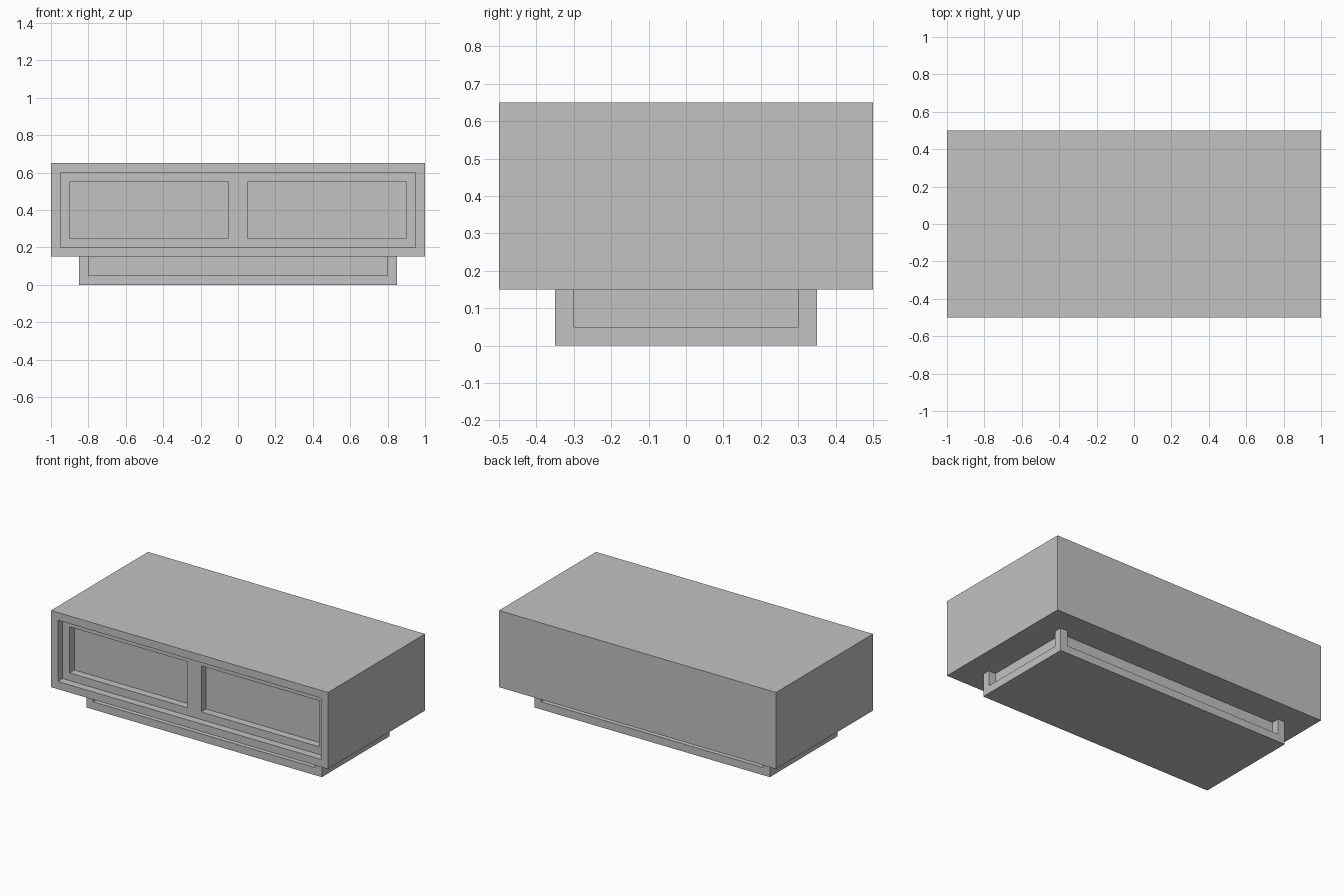
import bpy
import bmesh
from mathutils import Matrix, Vector

default = bpy.data.objects.get("Cube")
if default:
    bpy.data.objects.remove(default, do_unlink=True)

FRAME = 0.05     # frame width and recess depth
BASE_TOP = 0.15  # height where the cabinet meets the plinth

grey = bpy.data.materials.new("plain grey")
grey.use_nodes = True
grey.diffuse_color = (0.54, 0.54, 0.54, 1)
grey.node_tree.nodes["Principled BSDF"].inputs["Base Color"].default_value = grey.diffuse_color


def add_box(bm, size, centre):
    matrix = Matrix.Translation(centre) @ Matrix.Diagonal((*size, 1))
    bmesh.ops.create_cube(bm, size=1, matrix=matrix)


def make_object(name, bm):
    mesh = bpy.data.meshes.new(name)
    bm.to_mesh(mesh)
    bm.free()
    mesh.materials.append(grey)
    obj = bpy.data.objects.new(name, mesh)
    bpy.context.collection.objects.link(obj)
    return obj


def recess(bm, faces):
    """Leave a frame round each face, then push the middle straight in."""
    bmesh.ops.inset_individual(bm, faces=faces, thickness=FRAME, use_even_offset=True)
    bmesh.ops.inset_individual(bm, faces=faces, thickness=0, depth=-FRAME)


# Cabinet body: one framed front recess, holding two drawer recesses
bm = bmesh.new()
add_box(bm, (2, 1, 0.5), (0, 0, BASE_TOP + 0.25))
bm.normal_update()
front = min(bm.faces, key=lambda f: f.calc_center_median().y)
recess(bm, [front])
bmesh.ops.bisect_plane(bm, geom=[front, *front.edges, *front.verts],
                       plane_co=Vector((0, 0, 0)), plane_no=Vector((1, 0, 0)))
bm.normal_update()
drawers = [f for f in bm.faces if f.normal.y < -0.9
           and abs(f.calc_center_median().y + 0.5 - FRAME) < 0.001]
recess(bm, drawers)
make_object("cabinet_body", bm)

# Plinth: floor slab and set-back core
bm = bmesh.new()
add_box(bm, (1.7, 0.7, FRAME), (0, 0, FRAME / 2))
make_object("plinth_slab", bm)

post_height = BASE_TOP - FRAME
post_z = FRAME + post_height / 2
bm = bmesh.new()
add_box(bm, (1.6, 0.6, post_height), (0, 0, post_z))
make_object("plinth_core", bm)

# Square posts at the plinth corners
bm = bmesh.new()
for x in (-1, 1):
    for y in (-1, 1):
        add_box(bm, (FRAME, FRAME, post_height), (x * 0.825, y * 0.325, post_z))
make_object("plinth_corner_posts", bm)
